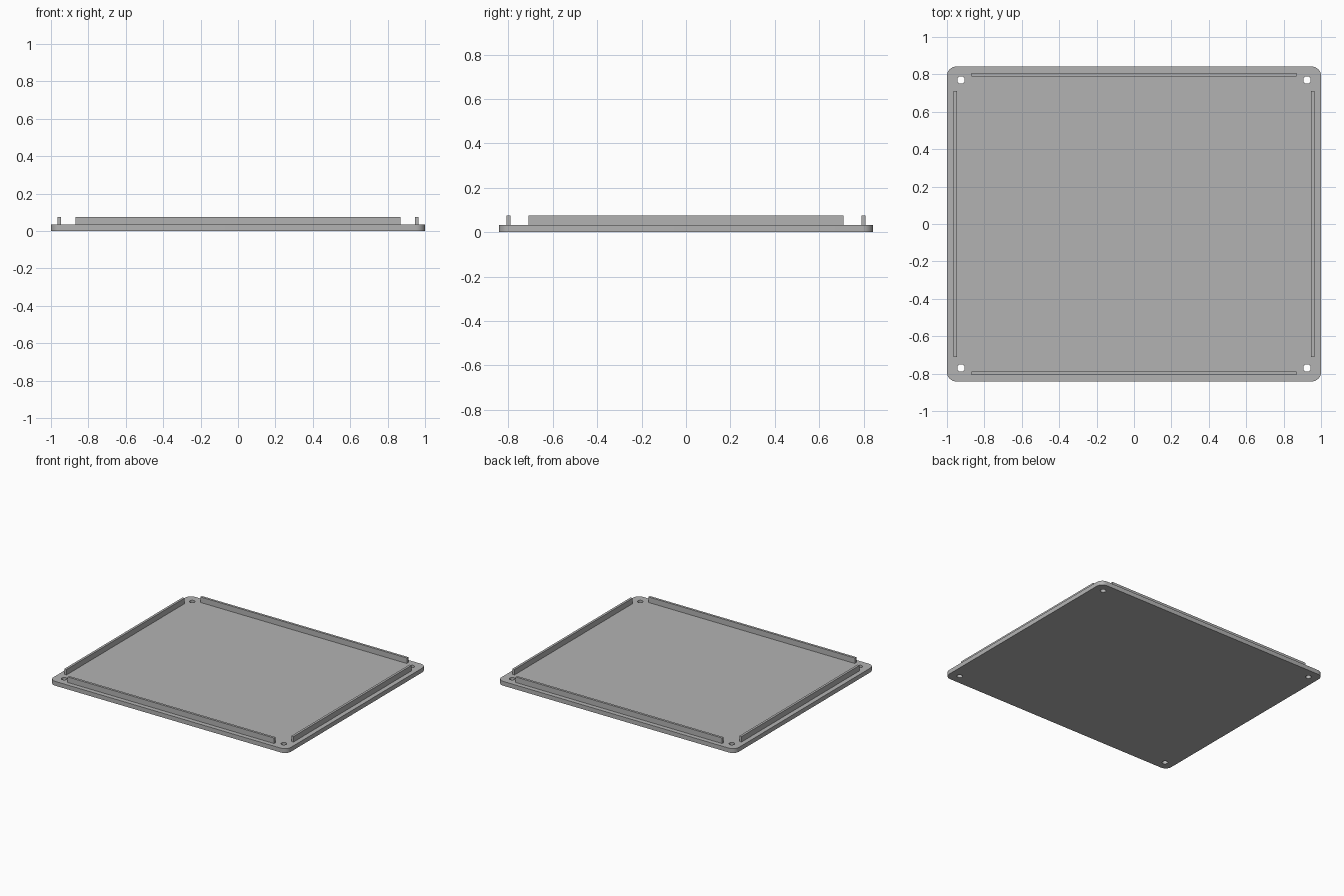
import bpy, bmesh
from math import radians, cos, sin

if "Cube" in bpy.data.objects:
    bpy.data.objects.remove(bpy.data.objects["Cube"], do_unlink=True)

HALF_X, HALF_Y = 1.0, 0.842
BASE_H, RAIL_TOP = 0.033, 0.075
RADIUS = 0.05
HOLE_X, HOLE_Y, HOLE_R = 0.925, 0.77, 0.02

grey = bpy.data.materials.new("plain grey")
grey.use_nodes = True
colour = (0.45, 0.45, 0.45, 1)
grey.diffuse_color = colour
grey.node_tree.nodes["Principled BSDF"].inputs["Base Color"].default_value = colour


def add_object(name, bm):
    bmesh.ops.recalc_face_normals(bm, faces=bm.faces)
    mesh = bpy.data.meshes.new(name)
    bm.to_mesh(mesh)
    bm.free()
    mesh.materials.append(grey)
    obj = bpy.data.objects.new(name, mesh)
    bpy.context.collection.objects.link(obj)
    return obj


def prism(bm, outline, z0, z1):
    face = bm.faces.new([bm.verts.new((x, y, z0)) for x, y in outline])
    top = bmesh.ops.extrude_face_region(bm, geom=[face])["geom"]
    verts = [v for v in top if isinstance(v, bmesh.types.BMVert)]
    bmesh.ops.translate(bm, verts=verts, vec=(0, 0, z1 - z0))


def arc(cx, cy, r, start, sweep, steps):
    angles = [radians(start + sweep * i / steps) for i in range(steps + 1)]
    return [(cx + r * cos(a), cy + r * sin(a)) for a in angles]


# Base plate with rounded corners
corners = [(1, 1), (-1, 1), (-1, -1), (1, -1)]
outline = []
for i, (sx, sy) in enumerate(corners):
    outline += arc(sx * (HALF_X - RADIUS), sy * (HALF_Y - RADIUS), RADIUS, 90 * i, 90, 8)
bm = bmesh.new()
prism(bm, outline, 0, BASE_H)
plate = add_object("base_plate", bm)

# Screw holes through the four corners
bm = bmesh.new()
for sx, sy in corners:
    prism(bm, arc(sx * HOLE_X, sy * HOLE_Y, HOLE_R, 0, 360, 24)[:-1], -0.1, 0.1)
cutter = add_object("hole_cutter", bm)
cut = plate.modifiers.new("screw_holes", "BOOLEAN")
cut.operation = "DIFFERENCE"
cut.solver = "EXACT"
cut.object = cutter
bpy.context.view_layer.objects.active = plate
plate.select_set(True)
bpy.ops.object.modifier_apply(modifier=cut.name)
bpy.data.objects.remove(cutter, do_unlink=True)
bpy.ops.object.shade_smooth_by_angle(angle=radians(30))


# Upright locating rails along each edge
def rail(name, cx, cy, hx, hy):
    bm = bmesh.new()
    box = [(cx + sx * hx, cy + sy * hy) for sx, sy in corners]
    prism(bm, box, BASE_H, RAIL_TOP)
    add_object(name, bm)


for side, front_back, left_right in ((-1, "front", "right"), (1, "back", "left")):
    rail(front_back + "_rail", 0, side * 0.798, 0.87, 0.009)
    rail(left_right + "_rail", side * 0.956, 0, 0.009, 0.71)
